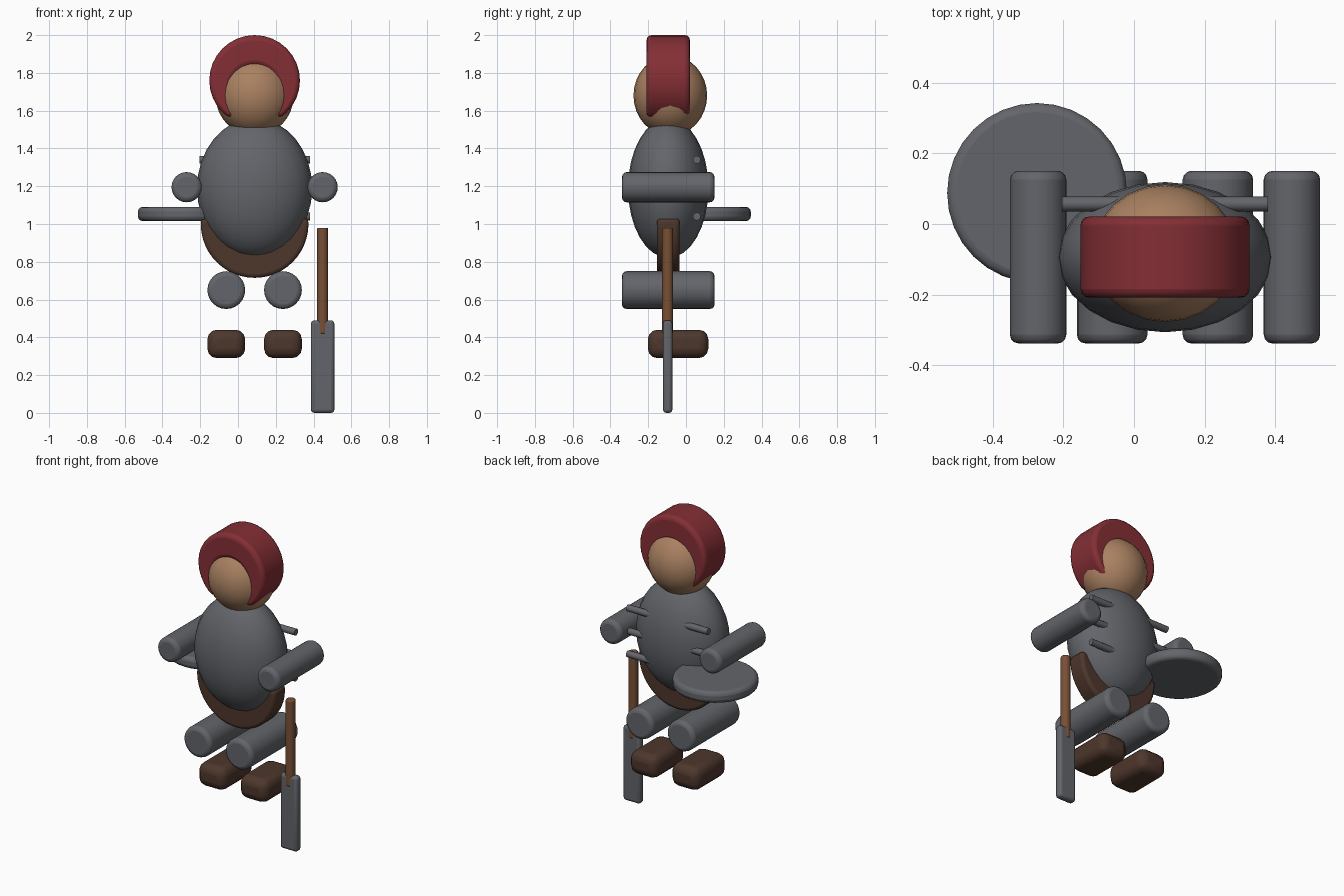
import bpy, bmesh
from math import pi, sin, cos, radians
from mathutils import Matrix

if "Cube" in bpy.data.objects:
    bpy.data.objects.remove(bpy.data.objects["Cube"])

CX, CY = 0.088, -0.094   # centre line of the figure


def material(name, rgb):
    m = bpy.data.materials.new(name)
    m.diffuse_color = (*rgb, 1)
    m.use_nodes = True
    m.node_tree.nodes["Principled BSDF"].inputs["Base Color"].default_value = m.diffuse_color
    return m


RED = material("red", (0.23, 0.028, 0.035))
SKIN = material("skin", (0.40, 0.22, 0.12))
LEATHER = material("leather", (0.075, 0.038, 0.025))
WOOD = material("wood", (0.19, 0.08, 0.035))
STEEL = material("steel", (0.125, 0.13, 0.145))


def finish(name, bm, mat=STEEL, bevel=0, angle=40, loc=(0, 0, 0)):
    bmesh.ops.recalc_face_normals(bm, faces=bm.faces)
    me = bpy.data.meshes.new(name)
    bm.to_mesh(me)
    bm.free()
    ob = bpy.data.objects.new(name, me)
    ob.location = loc
    bpy.context.collection.objects.link(ob)
    me.materials.append(mat)
    if bevel:
        mod = ob.modifiers.new("bevel", "BEVEL")
        mod.width, mod.segments = bevel, 3
        mod.limit_method, mod.angle_limit = "ANGLE", radians(40)
    bpy.ops.object.select_all(action="DESELECT")
    ob.select_set(True)
    bpy.context.view_layer.objects.active = ob
    bpy.ops.object.shade_smooth_by_angle(angle=radians(angle))
    return ob


def ellipsoid(name, loc, radii, mat=STEEL, seg=24, rings=16):
    bm = bmesh.new()
    bmesh.ops.create_uvsphere(bm, u_segments=seg, v_segments=rings, radius=1,
                              matrix=Matrix.Diagonal((*radii, 1)))
    finish(name, bm, mat, angle=60, loc=loc)


def box(name, loc, size, mat=STEEL, bevel=0):
    bm = bmesh.new()
    bmesh.ops.create_cube(bm, size=1, matrix=Matrix.Diagonal((*size, 1)))
    finish(name, bm, mat, bevel, loc=loc)


def cylinder(name, loc, r, length, axis="Z", mat=STEEL, bevel=0, seg=24):
    rot = {"X": Matrix.Rotation(pi / 2, 4, "Y"),
           "Y": Matrix.Rotation(pi / 2, 4, "X"), "Z": Matrix()}[axis]
    bm = bmesh.new()
    bmesh.ops.create_cone(bm, cap_ends=True, segments=seg, radius1=r,
                          radius2=r, depth=length, matrix=rot)
    finish(name, bm, mat, bevel, loc=loc)


def crescent(name, a0, a1, outer, inner, depth, mat, bevel, n=26):
    """Band in the XZ plane between two (centre z, radius) arcs, extruded in y."""
    bm = bmesh.new()
    rows = []
    for i in range(n + 1):
        a = radians(a0 + (a1 - a0) * i / n)
        rows.append([bm.verts.new((r * cos(a), y, z + r * sin(a)))
                     for (z, r), y in ((outer, -depth / 2), (outer, depth / 2),
                                       (inner, depth / 2), (inner, -depth / 2))])
    for p, q in zip(rows, rows[1:]):
        for j in range(4):
            k = (j + 1) % 4
            bm.faces.new((p[j], p[k], q[k], q[j]))
    bm.faces.new(rows[0])
    bm.faces.new(rows[-1])
    finish(name, bm, mat, bevel, loc=(CX, CY, 0))


# Head, torso and the bands around them
ellipsoid("head", (CX, -0.083, 1.68), (0.207, 0.195, 0.213), SKIN)
ellipsoid("torso", (CX, CY, 1.19), (0.305, 0.213, 0.37))
crescent("helmet", -57, 237, (1.76, 0.24), (1.71, 0.13), 0.23, RED, 0.025)
crescent("belt", 174, 366, (1.0, 0.285), (1.0, 0.15), 0.12, LEATHER, 0.025)

# Arms, legs and shoes
for side, s in (("left", -1), ("right", 1)):
    cylinder(side + "_arm", (CX + s * 0.36, CY, 1.195), 0.08, 0.49, "Y", bevel=0.025)
    cylinder(side + "_leg", (CX + s * 0.15, CY, 0.65), 0.1, 0.49, "Y", bevel=0.025)
    box(side + "_shoe", (CX + s * 0.15, -0.042, 0.365), (0.2, 0.32, 0.15), LEATHER, 0.05)

# Rods through the back
for i, z in enumerate((1.04, 1.19, 1.34)):
    cylinder(f"back_rod_{i + 1}", (CX, 0.057, z), 0.021, 0.585, "X", seg=12)

# Round shield lying flat
cylinder("shield", (-0.275, 0.088, 1.053), 0.255, 0.075, bevel=0.025, seg=32)

# Sword
box("sword_blade", (0.448, -0.097, 0.245), (0.124, 0.05, 0.49), bevel=0.018)
cylinder("sword_handle", (0.448, -0.097, 0.7), 0.029, 0.56, mat=WOOD, bevel=0.006, seg=16)
